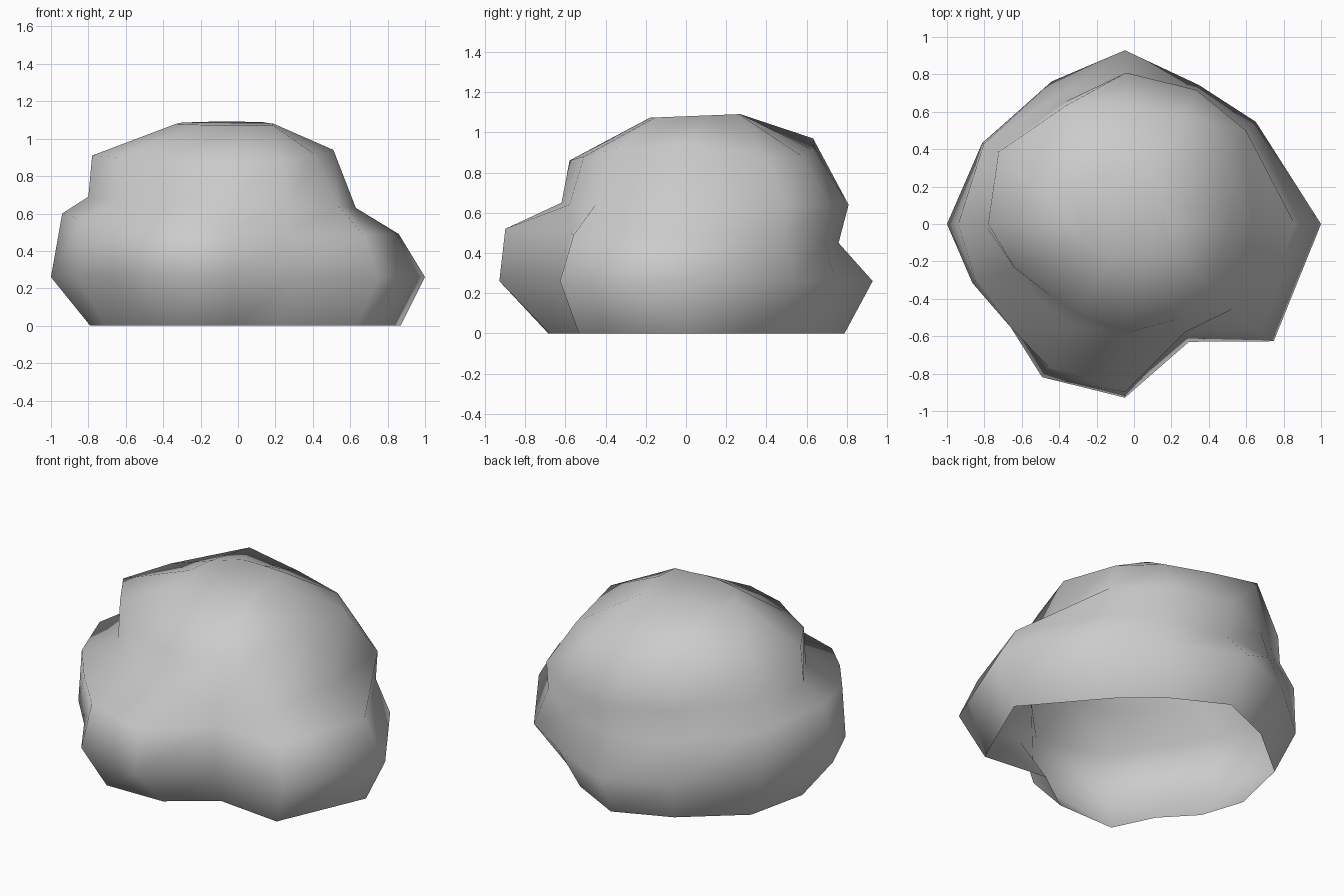
import bpy
import bmesh
from math import cos, sin, radians

cube = bpy.data.objects.get("Cube")
if cube:
    bpy.data.objects.remove(cube, do_unlink=True)

# Plain stone grey
stone = bpy.data.materials.new("stone_grey")
stone.use_nodes = True
colour = (0.6, 0.6, 0.6, 1)
stone.diffuse_color = colour
stone.node_tree.nodes["Principled BSDF"].inputs["Base Color"].default_value = colour

# Directions of the vertical ridges and valleys around the boulder
angles = [0, 40, 65, 93, 120, 152, 180, 200, 220, 239, 267, 295, 320]


def level(height):
    return [height] * len(angles)


# Each layer from the ground up: heights, then radii, per direction
layers = [
    # open foot
    (level(0), [.87, .66, .68, .79, .75, .8, .79, .75, .69, .8, .68, .54, .83]),
    # widest girth
    (level(.26), [1, .85, .82, .93, .88, .92, 1, .92, .86, .955, .93, .695, .975]),
    # shoulder
    ([.49, .47, .46, .45, .48, .55, .6, .57, .55, .52, .52, .5, .49],
     [.86, .77, .76, .76, .8, .91, .94, .9, .86, .89, .9, .63, .87]),
    # waist
    ([.63, .64, .64, .64, .65, .7, .69, .67, .66, .65, .65, .64, .64],
     [.63, .78, .79, .81, .75, .83, .8, .69, .65, .63, .62, .64, .7]),
    # upper rim
    ([.94, .88, .88, .91, .97, .87, .91, .9, .87, .87, .86, .88, .92],
     [.51, .61, .64, .64, .73, .82, .78, .68, .59, .57, .58, .56, .53]),
    # crown
    (level(1.08), [.19, .2, .29, .27, .31, .34, .33, .28, .24, .2, .18, .18, .24]),
]


def build_boulder():
    bm = bmesh.new()
    rings = []
    for heights, radii in layers:
        ring = []
        for angle, radius, height in zip(angles, radii, heights):
            a = radians(angle)
            ring.append(bm.verts.new((radius * cos(a), radius * sin(a), height)))
        rings.append(ring)

    # Side walls; the underside stays open
    count = len(angles)
    for lower, upper in zip(rings, rings[1:]):
        for i in range(count):
            j = (i + 1) % count
            bm.faces.new((lower[i], lower[j], upper[j], upper[i]))

    # Crown, tipped slightly towards the front
    for vert in rings[-1]:
        vert.co.z += vert.co.y * .04
    bm.faces.new(rings[-1])
    for face in bm.faces:
        face.smooth = True

    mesh = bpy.data.meshes.new("boulder")
    bm.to_mesh(mesh)
    bm.free()
    mesh.materials.append(stone)
    boulder = bpy.data.objects.new("boulder", mesh)
    bpy.context.collection.objects.link(boulder)


build_boulder()
